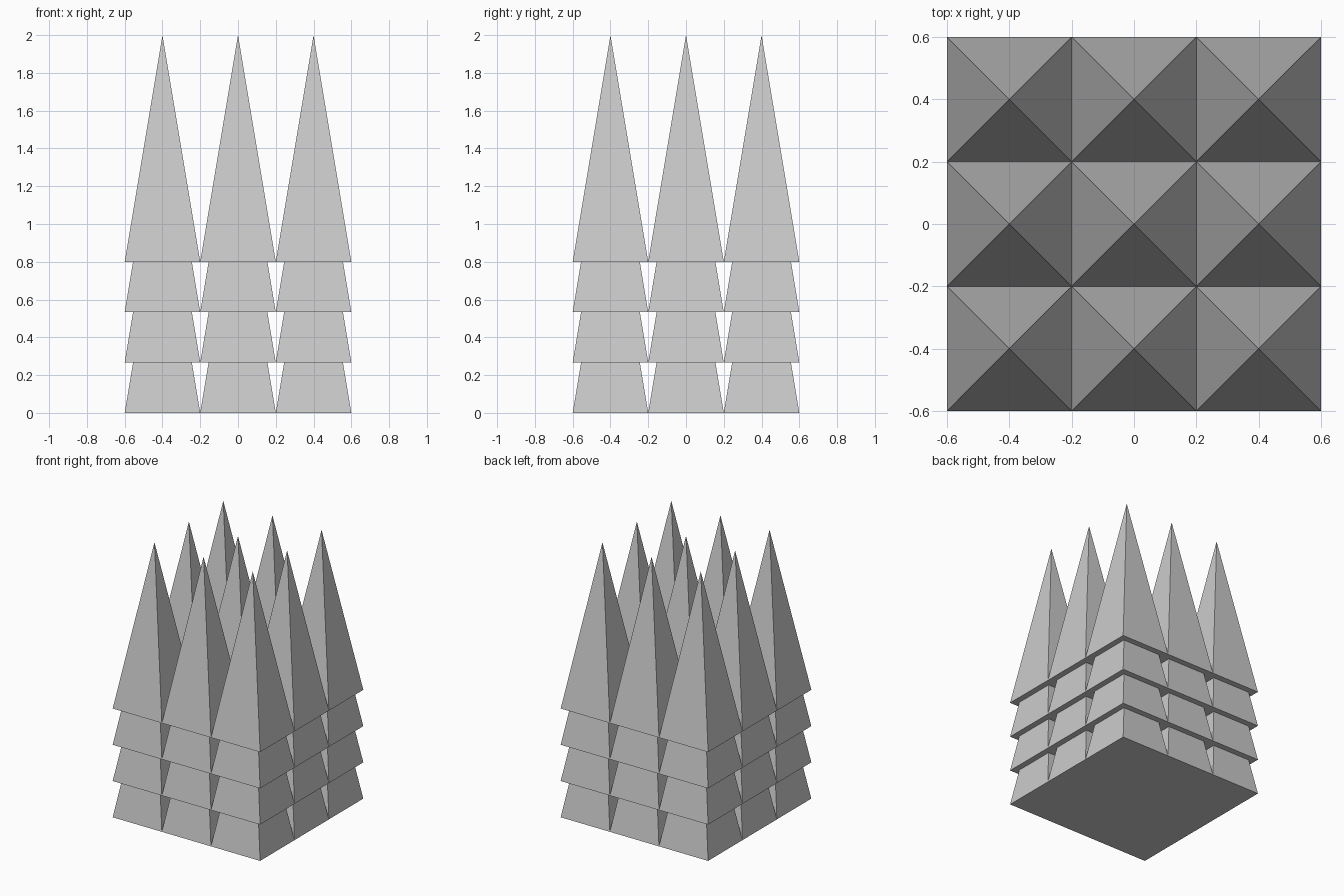
import bpy
import math

if "Cube" in bpy.data.objects:
    bpy.data.objects.remove(bpy.data.objects["Cube"])

CELL = 0.4        # base width of one spike
HEIGHT = 1.2      # height of one spike
TIERS = 4
STEP = 0.8 / (TIERS - 1)


def spike(name, x, y, z):
    """Four-sided pyramid with its base square to the axes."""
    bpy.ops.mesh.primitive_cone_add(
        vertices=4, radius1=CELL / math.sqrt(2), radius2=0, depth=HEIGHT,
        location=(x, y, z + HEIGHT / 2), rotation=(0, 0, math.pi / 4))
    obj = bpy.context.object
    obj.name = name
    bpy.ops.object.transform_apply(location=False, rotation=True, scale=True)
    return obj


# Four stacked tiers, each a 3 x 3 grid of spikes
for tier in range(TIERS):
    for row in (-1, 0, 1):
        for col in (-1, 0, 1):
            spike(f"spike_tier{tier + 1}_row{row + 2}_col{col + 2}",
                  col * CELL, row * CELL, tier * STEP)
